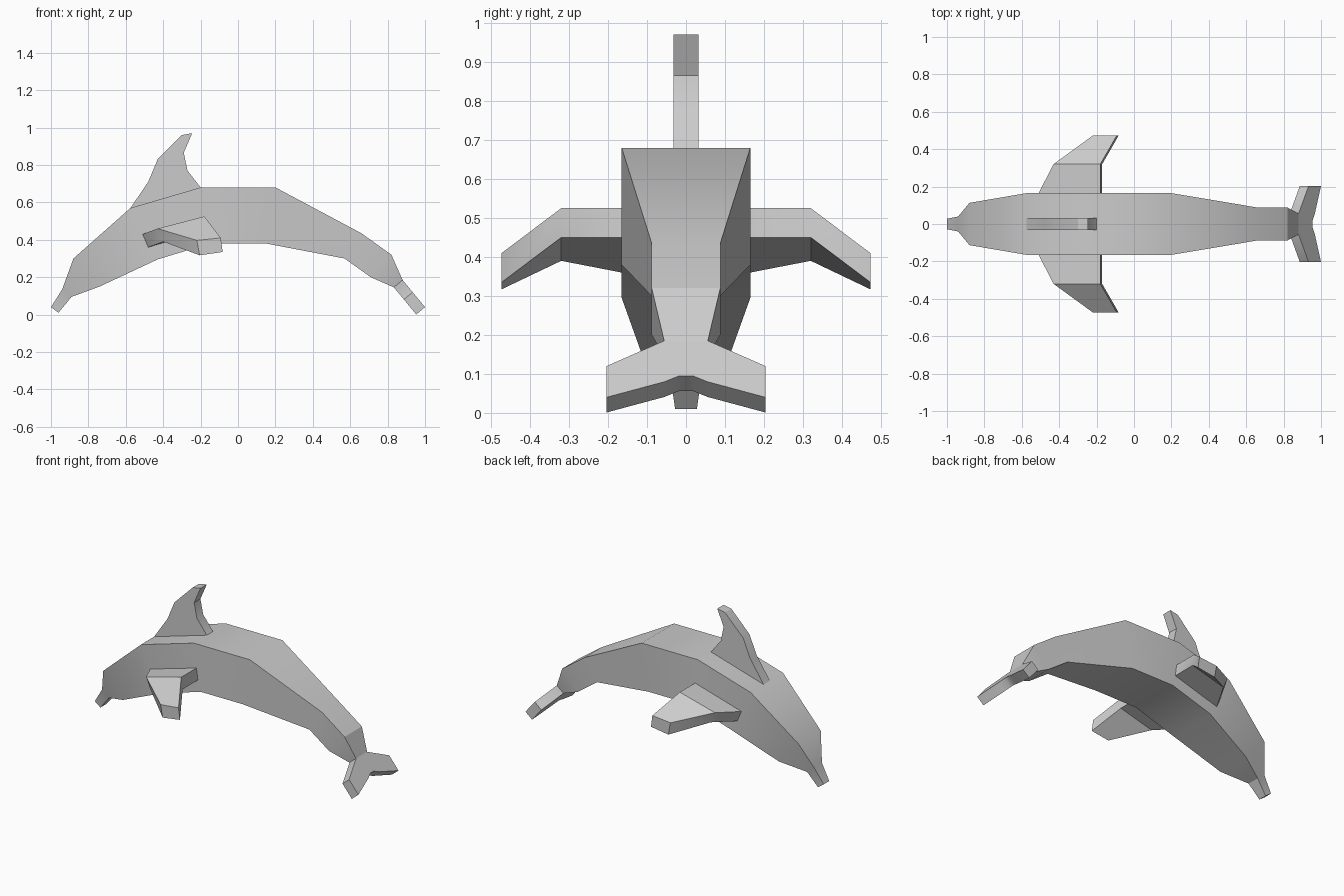
import bpy, bmesh, math

if "Cube" in bpy.data.objects:
    bpy.data.objects.remove(bpy.data.objects["Cube"])


def finish(name, bm):
    """Turn a bmesh into a named object with crisp edges."""
    bmesh.ops.recalc_face_normals(bm, faces=bm.faces)
    mesh = bpy.data.meshes.new(name)
    bm.to_mesh(mesh)
    bm.free()
    obj = bpy.data.objects.new(name, mesh)
    bpy.context.collection.objects.link(obj)
    bpy.ops.object.select_all(action='DESELECT')
    bpy.context.view_layer.objects.active = obj
    obj.select_set(True)
    bpy.ops.object.shade_smooth_by_angle(angle=math.radians(30))
    return obj


def loft(name, rings):
    """Skin a row of matching point rings and cap both ends."""
    bm = bmesh.new()
    rows = [[bm.verts.new(p) for p in ring] for ring in rings]
    n = len(rows[0])
    for a, b in zip(rows, rows[1:]):
        for i in range(n):
            j = (i + 1) % n
            bm.faces.new((a[i], a[j], b[j], b[i]))
    bm.faces.new(rows[0])
    bm.faces.new(rows[-1])
    return finish(name, bm)


# Body: rectangular sections (top x, top z, bottom x, bottom z, half width)
sections = [
    (-1.00, 0.04, -0.96, 0.01, 0.028),
    (-0.94, 0.135, -0.89, 0.095, 0.04),
    (-0.88, 0.30, -0.74, 0.15, 0.113),
    (-0.575, 0.57, -0.43, 0.295, 0.165),
    (-0.20, 0.68, -0.15, 0.38, 0.165),
    (0.20, 0.68, 0.15, 0.38, 0.165),
    (0.66, 0.435, 0.57, 0.30, 0.088),
    (0.82, 0.32, 0.71, 0.20, 0.088),
    (0.88, 0.185, 0.835, 0.145, 0.056),
]
loft("body", [[(tx, -w, tz), (tx, w, tz), (bx, w, bz), (bx, -w, bz)]
              for tx, tz, bx, bz, w in sections])

# Dorsal fin: side profile with constant thickness
fin = [(-0.575, 0.57), (-0.48, 0.71), (-0.43, 0.83), (-0.30, 0.96),
       (-0.245, 0.97), (-0.29, 0.865), (-0.27, 0.77), (-0.20, 0.68)]
loft("dorsal_fin", [[(x, y, z) for x, z in fin] for y in (-0.032, 0.032)])

# Flippers: root, bend and tip sections, mirrored to both sides
flipper = [
    (0.165, [(-0.51, 0.43), (-0.18, 0.525), (-0.17, 0.45), (-0.48, 0.36)]),
    (0.32, [(-0.43, 0.46), (-0.18, 0.525), (-0.17, 0.45), (-0.40, 0.39)]),
    (0.473, [(-0.22, 0.397), (-0.092, 0.41), (-0.082, 0.335), (-0.205, 0.317)]),
]
for side, name in ((-1, "front_flipper"), (1, "back_flipper")):
    loft(name, [[(x, side * y, z) for x, z in ring] for y, ring in flipper])

# Tail fluke: half outline (y, z) on the sloping plane, mirrored, thickened
half = [(0.056, 0.185), (0.204, 0.12), (0.204, 0.04), (0.055, 0.08), (0.018, 0.095)]
outline = half + [(-y, z) for y, z in reversed(half)]
top = [(0.88 + (0.185 - z) * 0.828, y, z) for y, z in outline]
loft("tail_fluke", [top, [(x - 0.047, y, z - 0.039) for x, y, z in top]])
